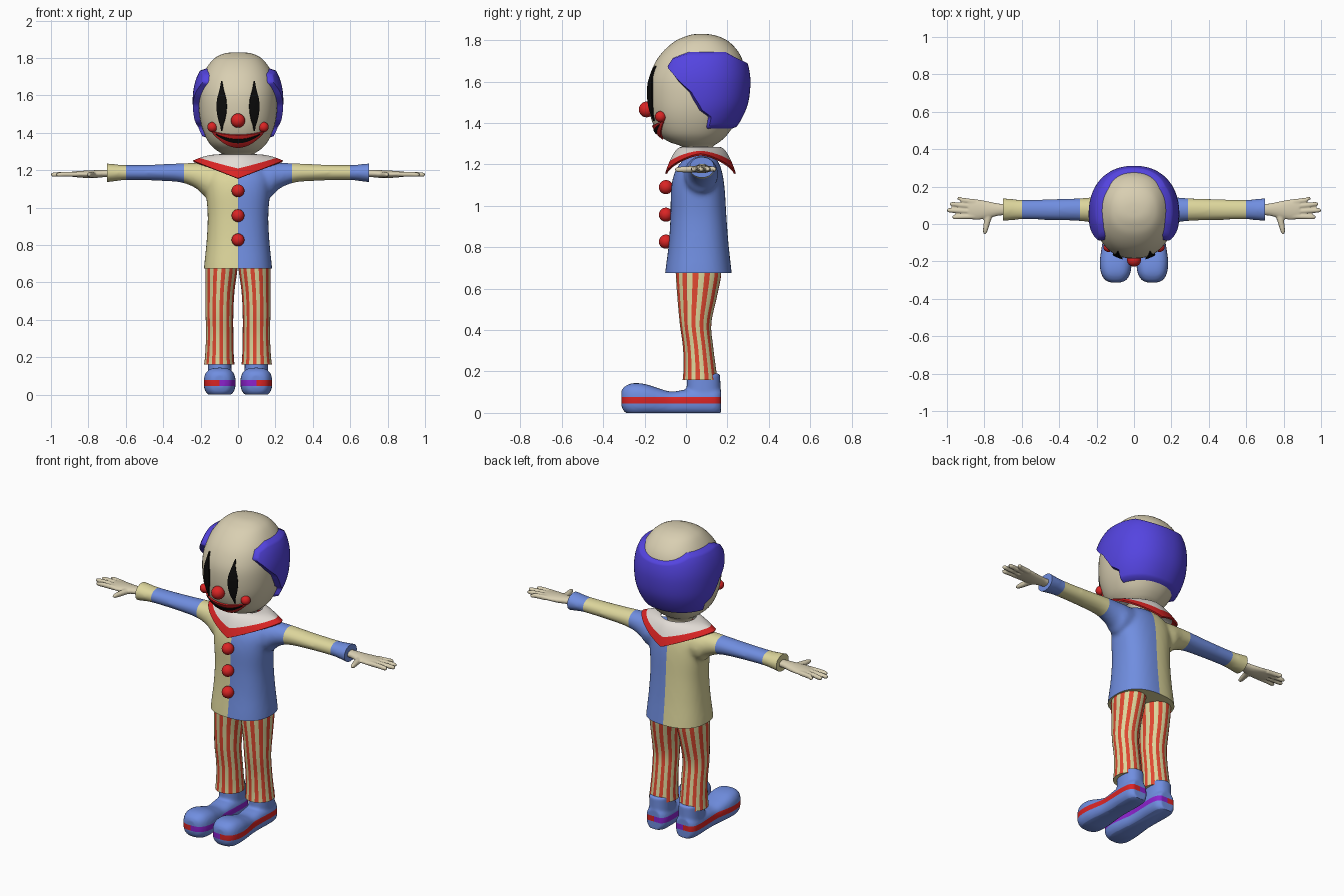
import bpy, bmesh, math
from mathutils import Vector, Matrix

if "Cube" in bpy.data.objects:
    bpy.data.objects.remove(bpy.data.objects["Cube"])


def material(name, rgb):
    m = bpy.data.materials.new(name)
    lin = [((c / 255 + 0.055) / 1.055) ** 2.4 for c in rgb]
    m.diffuse_color = (*lin, 1)
    m.use_nodes = True
    m.node_tree.nodes["Principled BSDF"].inputs["Base Color"].default_value = m.diffuse_color
    return m


SKIN = material("skin cream", (217, 207, 178))
YELLOW = material("pale yellow", (221, 214, 156))
BLUE = material("soft blue", (112, 142, 224))
RED = material("bright red", (218, 36, 36))
HAIR = material("violet hair", (84, 68, 224))
BLACK = material("black", (12, 12, 12))
WHITE = material("off white", (226, 220, 214))
STRIPE = material("stripe red", (226, 72, 48))
PURPLE = material("purple", (140, 34, 205))


def curve(tab, t):
    """Catmull-Rom value of a table of rows at index t."""
    i = min(int(t), len(tab) - 2)
    f = t - i
    p = [tab[max(0, min(len(tab) - 1, i + k))] for k in (-1, 0, 1, 2)]
    return [0.5 * (2 * b + (c - a) * f + (2 * a - 5 * b + 4 * c - d) * f * f
                   + (3 * b - a - 3 * c + d) * f ** 3) for a, b, c, d in zip(*p)]


def sq(v, n):
    return math.copysign(abs(v) ** (2 / n), v)


def loft(bm, axis, tab, n=2.0, seg=32, sub=4):
    """Rows are (position on axis, centre 1, centre 2, radius 1, radius 2)."""
    rings = []
    for j in range((len(tab) - 1) * sub + 1):
        t, c1, c2, r1, r2 = curve(tab, j / sub)
        ring = []
        for i in range(seg):
            a = 2 * math.pi * i / seg
            p = [c1 + r1 * sq(math.cos(a), n), c2 + r2 * sq(math.sin(a), n)]
            p.insert("xyz".index(axis), t)
            ring.append(bm.verts.new(p))
        rings.append(ring)
    for a, b in zip(rings, rings[1:]):
        for i in range(seg):
            k = (i + 1) % seg
            bm.faces.new((a[i], a[k], b[k], b[i]))
    bm.faces.new(rings[0])
    bm.faces.new(rings[-1])


def grid(bm, rows, closed=False):
    vs = [[bm.verts.new(p) for p in r] for r in rows]
    for a, b in zip(vs, vs[1:]):
        for i in range(len(a) - (0 if closed else 1)):
            k = (i + 1) % len(a)
            bm.faces.new((a[i], a[k], b[k], b[i]))


def finish(name, bm, mats, angle=40, thick=0, voxel=0, smooth=0):
    bmesh.ops.recalc_face_normals(bm, faces=bm.faces)
    me = bpy.data.meshes.new(name)
    bm.to_mesh(me)
    bm.free()
    ob = bpy.data.objects.new(name, me)
    bpy.context.collection.objects.link(ob)
    for m in mats:
        me.materials.append(m)
    bpy.ops.object.select_all(action='DESELECT')
    ob.select_set(True)
    bpy.context.view_layer.objects.active = ob
    if thick:
        s = ob.modifiers.new("thickness", 'SOLIDIFY')
        s.thickness, s.offset = thick, 0
        bpy.ops.object.modifier_apply(modifier=s.name)
    if voxel:
        r = ob.modifiers.new("blend", 'REMESH')
        r.mode, r.voxel_size = 'VOXEL', voxel
        bpy.ops.object.modifier_apply(modifier=r.name)
        s = ob.modifiers.new("soften", 'SMOOTH')
        s.factor, s.iterations = 0.5, smooth
        bpy.ops.object.modifier_apply(modifier=s.name)
    bpy.ops.object.shade_smooth_by_angle(angle=math.radians(angle))
    return ob


def cut_and_colour(ob, cuts, clips, rule):
    """Cut along planes, clip away outsides, then colour faces by their centre."""
    bm = bmesh.new()
    bm.from_mesh(ob.data)
    for co, no, clear in [(*c, False) for c in cuts] + [(*c, True) for c in clips]:
        bmesh.ops.bisect_plane(bm, geom=bm.verts[:] + bm.edges[:] + bm.faces[:], dist=1e-5,
                               plane_co=co, plane_no=no, clear_outer=clear)
    bmesh.ops.holes_fill(bm, edges=[e for e in bm.edges if e.is_boundary])
    for f in bm.faces:
        f.material_index = rule(f.calc_center_median())
    bm.to_mesh(ob.data)
    bm.free()
    bpy.ops.object.shade_smooth_by_angle(angle=math.radians(45))


def mirror_copy(ob, name):
    me = ob.data.copy()
    me.transform(Matrix.Scale(-1, 4, (1, 0, 0)))
    me.flip_normals()
    bpy.context.collection.objects.link(bpy.data.objects.new(name, me))


def from_extents(rows):
    return [(z, 0, (f + b) / 2, w, (b - f) / 2) for z, w, f, b in rows]


# head: height, half width, front y, back y
HN = 2.2
HEAD = from_extents([
    (1.24, .06, .0, .12), (1.285, .085, -.02, .13), (1.31, .12, -.085, .165),
    (1.35, .158, -.135, .205), (1.42, .19, -.168, .25), (1.50, .207, -.183, .28),
    (1.60, .21, -.182, .29), (1.68, .197, -.155, .28), (1.74, .172, -.115, .255),
    (1.79, .135, -.06, .21), (1.815, .097, -.01, .165), (1.827, .055, .03, .12), (1.83, .005, .07, .08)])
bm = bmesh.new()
loft(bm, 'z', HEAD, HN, 56)
finish("head", bm, [SKIN])


def head_ring(z):
    lo, hi = 0, len(HEAD) - 1
    for _ in range(30):
        mid = (lo + hi) / 2
        lo, hi = (mid, hi) if curve(HEAD, mid)[0] < z else (lo, mid)
    return curve(HEAD, lo)[2:]


def face_y(x, z):
    cy, rx, ry = head_ring(z)
    return cy - ry * max(0, 1 - min(1, abs(x) / rx) ** HN) ** (1 / HN)


# hair: wraps round the back, front edge given as y by height
EDGE = [(1.37, .09), (1.43, .10), (1.46, .06), (1.55, .02), (1.60, -.03), (1.67, -.085), (1.71, -.06), (1.76, -.02)]


def edge_y(z):
    for (z0, y0), (z1, y1) in zip(EDGE, EDGE[1:]):
        if z <= z1:
            return y0 + (y1 - y0) * (z - z0) / (z1 - z0)
    return EDGE[-1][1]


bm = bmesh.new()
rows = []
NV, NU = 30, 64
for j in range(NV + 1):
    row = []
    for i in range(NU + 1):
        u = 2 * i / NU - 1
        top = 1.70 + .045 * min(1, abs(u) / .4) ** 2 - .03 * max(0, abs(u) - .85) / .15
        z = 1.37 + (top - 1.37) * j / NV
        cy, rx, ry = head_ring(z)
        th = u * math.acos(max(-1, min(1, (edge_y(z) - cy) / ry)))
        rim = j in (0, NV) or i in (0, NU)
        sx, sy = (.97, .97) if rim else (1.15, 1.09)
        row.append((rx * sx * sq(math.sin(th), HN), cy + ry * sy * sq(math.cos(th), HN), z))
    rows.append(row)
grid(bm, rows)
finish("hair", bm, [HAIR], 60)


# painted face plates: pairs of (x, z) points across each strip
def plate(name, pairs, mat, off):
    bm = bmesh.new()
    rows = []
    for (x0, z0), (x1, z1) in pairs:
        pts = [(x0 + (x1 - x0) * k / 4, z0 + (z1 - z0) * k / 4) for k in range(5)]
        rows.append([(x, face_y(x, z) - off, z) for x, z in pts])
    grid(bm, rows)
    return finish(name, bm, [mat], thick=.008)


EYE = [(1.41, .002), (1.44, .007), (1.46, .014), (1.50, .023), (1.54, .026),
       (1.58, .023), (1.615, .014), (1.64, .008), (1.675, .002)]
eye = [curve(EYE, k / 3) for k in range(25)]
mirror_copy(plate("left_eye", [((.087 - w, z), (.087 + w, z)) for z, w in eye], BLACK, .007), "right_eye")


def crescent(hw, top, bottom, rise):
    xs = [hw * (k / 12 - 1) for k in range(25)]
    return [((x, bottom + (rise - bottom) * (x / hw) ** 2),
             (x, top + (rise + .003 - top) * (x / hw) ** 2)) for x in xs]


plate("lips", crescent(.14, 1.388, 1.322, 1.405), RED, .005)
plate("mouth", crescent(.118, 1.366, 1.346, 1.392), BLACK, .009)


def ball(name, c, r):
    bm = bmesh.new()
    bmesh.ops.create_uvsphere(bm, u_segments=24, v_segments=16, radius=r, matrix=Matrix.Translation(c))
    return finish(name, bm, [RED])


ball("nose", (0, -.19, 1.465), .038)
mirror_copy(ball("left_cheek", (.137, face_y(.137, 1.43) - .005, 1.43), .027), "right_cheek")
for k, z in enumerate((1.09, .957, .827)):
    ball(f"button_{k + 1}", (0, -.097, z), .034)

# shirt: body and sleeves blended, then cut into colour panels
bm = bmesh.new()
loft(bm, 'z', from_extents([
    (.64, .185, -.105, .225), (.70, .18, -.098, .218), (.82, .168, -.083, .205), (.95, .162, -.075, .195),
    (1.08, .17, -.072, .187), (1.16, .17, -.055, .175), (1.215, .14, -.02, .155), (1.25, .09, .02, .12)]), 2.4, 48)
for s in (1, -1):
    loft(bm, 'x', [(s * x, cy, cz, ry, rz) for x, cy, cz, ry, rz in (
        (.04, .07, 1.16, .08, .07), (.17, .073, 1.15, .082, .09), (.215, .075, 1.168, .07, .072),
        (.30, .077, 1.185, .061, .052), (.45, .077, 1.187, .056, .043), (.60, .077, 1.187, .054, .041),
        (.66, .077, 1.186, .058, .046), (.73, .077, 1.185, .065, .055))])
shirt = finish("shirt", bm, [BLUE, YELLOW], voxel=.011, smooth=10)
cut_and_colour(shirt, [((x, 0, 0), (1, 0, 0)) for x in (0, .29, -.29, .6, -.6)],
               [((0, 0, .675), (0, 0, -1)), ((.7, 0, 0), (1, 0, 0)), ((-.7, 0, 0), (-1, 0, 0))],
               lambda c: 0 if (c.x > 0) != (.29 < abs(c.x) < .6) else 1)

# collar: diamond of cloth with a red border
bm = bmesh.new()
rows = []
for j in range(11):
    t = j / 10
    row = []
    for i in range(64):
        a = 2 * math.pi * i / 64
        ca, sa = math.cos(a), math.sin(a)
        xo, yo = .238 * sq(ca, 1.45), .166 * sq(sa, 1.45)
        h = t ** .8
        zo = 1.155 + .092 * abs(xo) / .238
        row.append((.1 * ca * (1 - h) + xo * h, .07 + .09 * sa * (1 - h) + yo * h, 1.28 + (zo - 1.28) * t ** 1.5))
    rows.append(row)
grid(bm, rows, True)
for k, f in enumerate(bm.faces):
    f.material_index = 1 if k // 64 >= 7 else 0
finish("collar", bm, [WHITE, RED], thick=.01)

# hands: palm, four fingers and thumb blended
bm = bmesh.new()
loft(bm, 'x', [(.66, .077, 1.182, .03, .02), (.72, .077, 1.182, .032, .02), (.78, .076, 1.178, .045, .021),
               (.84, .077, 1.178, .055, .018), (.885, .079, 1.178, .052, .014)])
for y0, y1, tip in ((.119, .136, .945), (.093, .106, .985), (.066, .073, 1.0), (.04, .037, .972)):
    loft(bm, 'x', [(.85, y0, 1.178, .014, .014), (.92, (y0 + y1) / 2, 1.178, .0135, .0135),
                   (tip - .015, y1, 1.176, .012, .012), (tip, y1, 1.176, .006, .006)], seg=12)
loft(bm, 'y', [(.07, .77, 1.176, .024, .017), (.02, .783, 1.176, .019, .016), (-.035, .795, 1.175, .013, .013),
               (-.054, .797, 1.175, .006, .006)], seg=12)
mirror_copy(finish("left_hand", bm, [SKIN], voxel=.0055, smooth=2), "right_hand")

# trouser legs with vertical stripes
bm = bmesh.new()
loft(bm, 'z', [(.16, .1, .068, .081, .084), (.22, .099, .066, .076, .078), (.32, .098, .058, .073, .073),
               (.43, .099, .046, .074, .076), (.55, .096, .053, .077, .094), (.66, .089, .06, .085, .109),
               (.73, .085, .06, .085, .11)], seg=48)
for k, f in enumerate(bm.faces):
    f.material_index = ((k % 48) // 2) % 2
mirror_copy(finish("left_trouser_leg", bm, [YELLOW, STRIPE]), "right_trouser_leg")

# shoes with a two-colour band
bm = bmesh.new()
loft(bm, 'y', [(-.312, .098, .07, .03, .035), (-.298, .098, .066, .058, .06), (-.26, .098, .066, .079, .077),
               (-.20, .098, .064, .085, .076), (-.13, .098, .054, .076, .064), (-.07, .098, .047, .067, .056),
               (0, .098, .052, .067, .061), (.08, .098, .055, .07, .065), (.14, .098, .055, .065, .065),
               (.168, .098, .055, .045, .06)], 2.8)
loft(bm, 'z', [(.03, .098, .085, .065, .08), (.10, .098, .085, .063, .082), (.19, .098, .085, .062, .08)], 2.3)
shoe = finish("left_shoe", bm, [BLUE, RED, PURPLE], voxel=.008, smooth=5)
cut_and_colour(shoe, [((0, 0, .045), (0, 0, 1)), ((0, 0, .077), (0, 0, 1)), ((.098, 0, 0), (1, 0, 0))],
               [((0, 0, 0), (0, 0, -1))],
               lambda c: 0 if not .045 < c.z < .077 else 1 if c.x > .098 else 2)
mirror_copy(shoe, "right_shoe")
